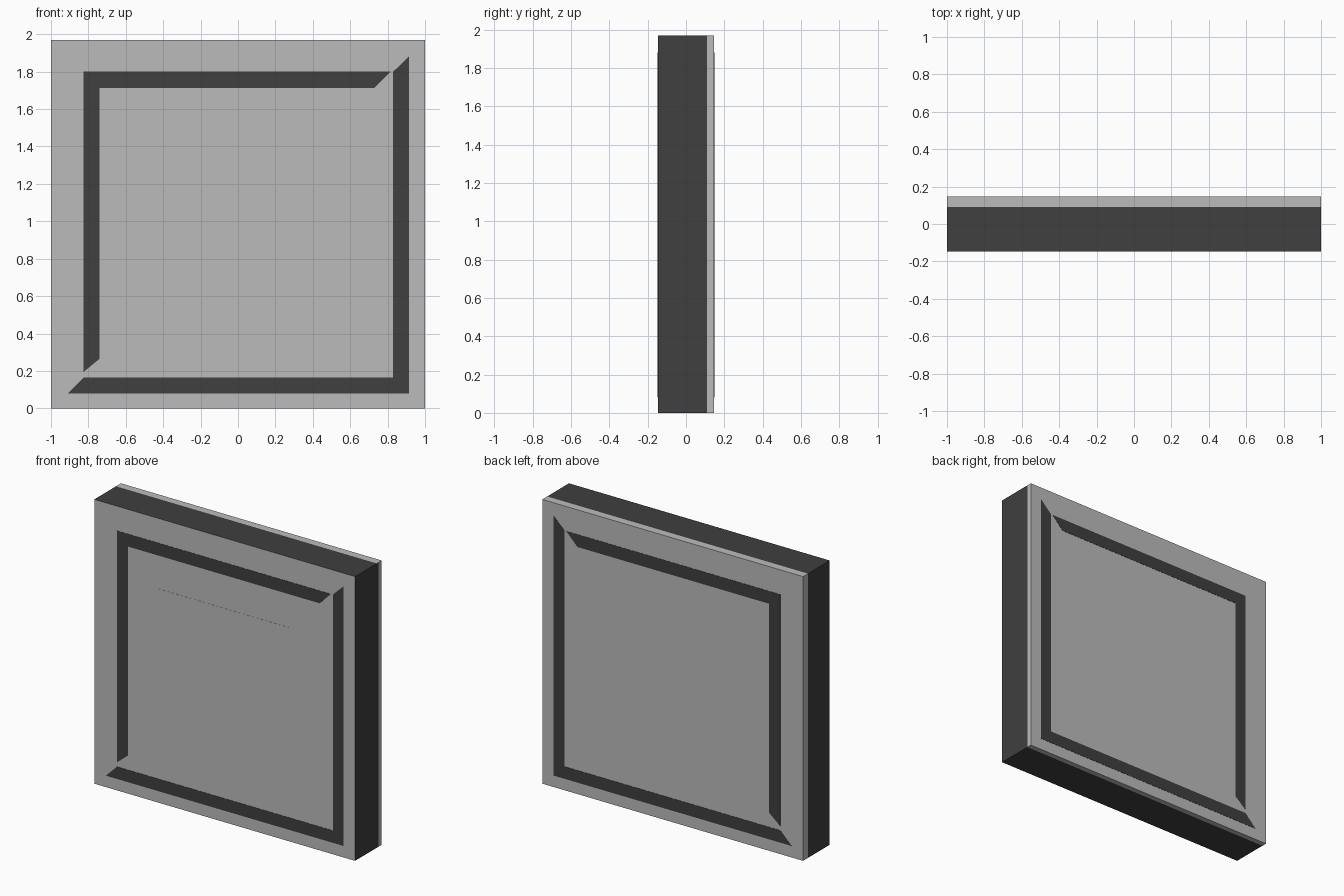
import bpy, bmesh
from mathutils import Vector

if "Cube" in bpy.data.objects:
    bpy.data.objects.remove(bpy.data.objects["Cube"])

W, H, D = 1.0, 1.97, 0.146      # half width, height, half depth


def material(name, v):
    m = bpy.data.materials.new(name)
    m.diffuse_color = (v, v, v, 1)
    m.use_nodes = True
    m.node_tree.nodes["Principled BSDF"].inputs["Base Color"].default_value = m.diffuse_color
    return m


light = material("light grey", 0.50)
dark = material("dark grey", 0.05)


def add_object(name, bm, mats):
    bmesh.ops.recalc_face_normals(bm, faces=bm.faces)
    me = bpy.data.meshes.new(name)
    bm.to_mesh(me)
    bm.free()
    for m in mats:
        me.materials.append(m)
    ob = bpy.data.objects.new(name, me)
    bpy.context.collection.objects.link(ob)
    return ob


def plate(name, outline, mat, thick, both_sides):
    """Thin plate on the front face, optionally mirrored to the back."""
    bm = bmesh.new()
    face = bm.faces.new([bm.verts.new((x, -D, z)) for x, z in outline])
    ext = bmesh.ops.extrude_face_region(bm, geom=[face])
    verts = [v for v in ext["geom"] if isinstance(v, bmesh.types.BMVert)]
    bmesh.ops.translate(bm, verts=verts, vec=(0, -thick, 0))
    ob = add_object(name, bm, [mat])
    if both_sides:
        mod = ob.modifiers.new("mirror", 'MIRROR')
        mod.use_axis = (False, True, False)
    return ob


# Square slab: dark rim with a light band along the rear edge
bm = bmesh.new()
bmesh.ops.create_cube(bm, size=1)
for v in bm.verts:
    v.co = (v.co.x * 2 * W, v.co.y * 2 * D, (v.co.z + 0.5) * H)
bm.normal_update()
bands = [((1, 0, 0), 0.11), ((-1, 0, 0), 0.09), ((0, 0, 1), 0.092), ((0, 0, -1), 0.11)]
for n, y in bands:
    n = Vector(n)
    side = [f for f in bm.faces if f.normal.dot(n) > 0.9]
    geom = side + list({e for f in side for e in f.edges}) + list({v for f in side for v in f.verts})
    bmesh.ops.bisect_plane(bm, geom=geom, plane_co=(0, y, 0), plane_no=(0, 1, 0))
    bm.normal_update()
    for f in bm.faces:
        if f.normal.dot(n) > 0.9 and f.calc_center_median().y < y:
            f.material_index = 1
add_object("slab", bm, [light, dark])

# Mitred dark stripes painted on front and back
stripes = {
    "top_stripe": [(-0.825, 1.80), (0.815, 1.80), (0.73, 1.713), (-0.74, 1.713)],
    "left_stripe": [(-0.825, 0.195), (-0.74, 0.265), (-0.74, 1.713), (-0.825, 1.80)],
    "right_stripe": [(0.83, 0.165), (0.913, 0.08), (0.913, 1.88), (0.83, 1.80)],
    "bottom_stripe": [(-0.91, 0.08), (0.913, 0.08), (0.83, 0.165), (-0.825, 0.165)],
}
for name, outline in stripes.items():
    plate(name, outline, dark, 0.0015, True)

# Barely raised square in the middle of the front
plate("centre_panel", [(-0.5, 0.488), (0.5, 0.488), (0.5, 1.482), (-0.5, 1.482)], light, 0.001, False)
